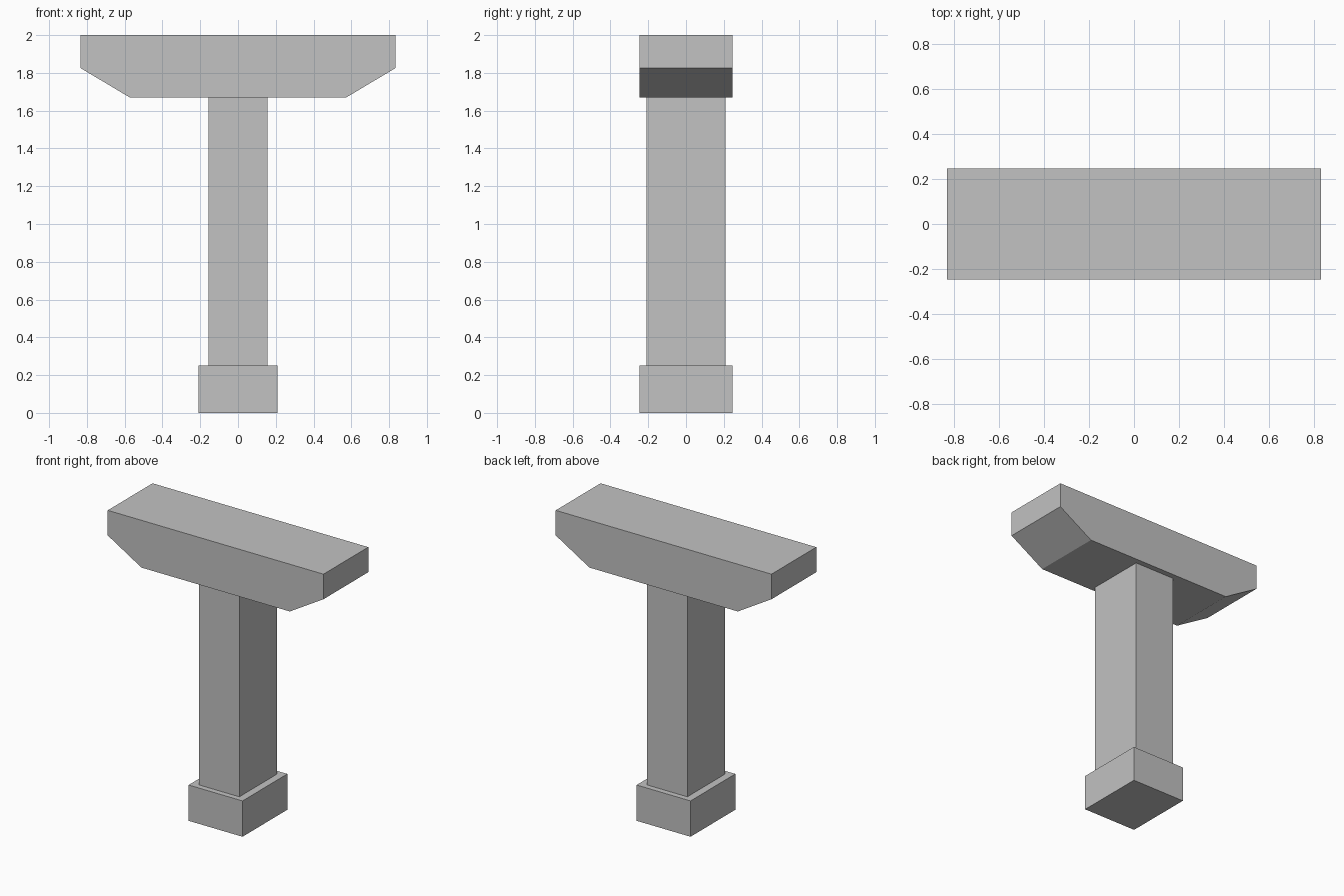
import bpy
import bmesh

cube = bpy.data.objects.get("Cube")
if cube:
    bpy.data.objects.remove(cube, do_unlink=True)

# Plain concrete colour
concrete = bpy.data.materials.new("concrete_grey")
concrete.use_nodes = True
colour = (0.54, 0.54, 0.54, 1)
concrete.diffuse_color = colour
concrete.node_tree.nodes["Principled BSDF"].inputs["Base Color"].default_value = colour


def extrude_profile(name, half_profile, half_depth):
    """Mirror a right-hand (x, z) outline across x = 0 and extrude it along y."""
    outline = half_profile + [(-x, z) for x, z in reversed(half_profile)]
    bm = bmesh.new()
    face = bm.faces.new([bm.verts.new((x, -half_depth, z)) for x, z in outline])
    result = bmesh.ops.extrude_face_region(bm, geom=[face], use_keep_orig=True)
    moved = [g for g in result["geom"] if isinstance(g, bmesh.types.BMVert)]
    bmesh.ops.translate(bm, verts=moved, vec=(0, 2 * half_depth, 0))
    bmesh.ops.recalc_face_normals(bm, faces=bm.faces)
    mesh = bpy.data.meshes.new(name)
    bm.to_mesh(mesh)
    bm.free()
    mesh.materials.append(concrete)
    obj = bpy.data.objects.new(name, mesh)
    bpy.context.collection.objects.link(obj)
    return obj


base_top, cap_bottom, cap_shoulder, top = 0.25, 1.67, 1.825, 2.0

# Footing block, column and chamfered cap beam
extrude_profile("footing", [(0.208, 0), (0.208, base_top)], 0.247)
extrude_profile("column", [(0.156, base_top), (0.156, cap_bottom)], 0.208)
extrude_profile("cap_beam",
                [(0.573, cap_bottom), (0.833, cap_shoulder), (0.833, top)], 0.247)
